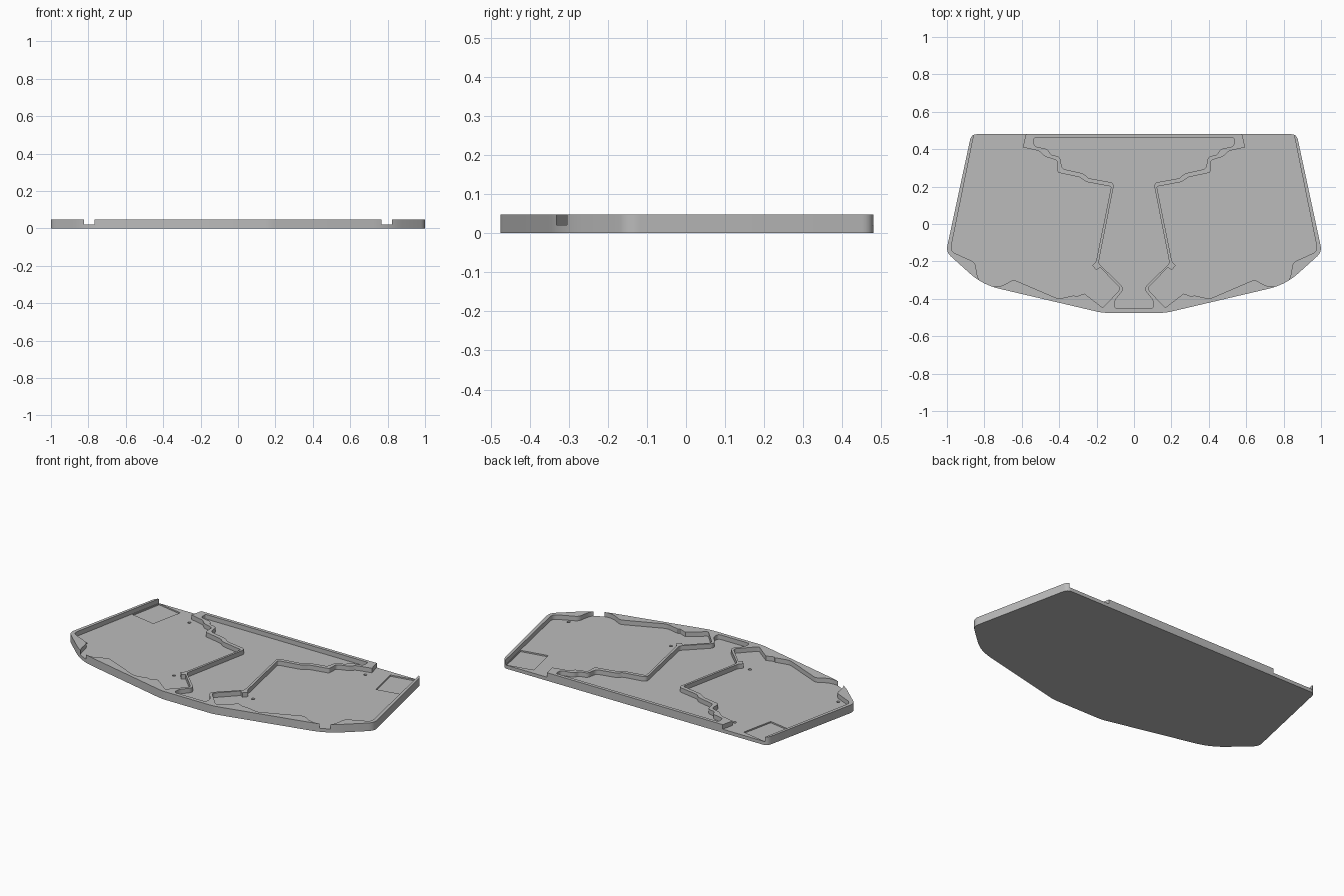
import bpy
import bmesh
from mathutils import Vector

if "Cube" in bpy.data.objects:
    bpy.data.objects.remove(bpy.data.objects["Cube"])

HEIGHT = 0.048
FLOOR = 0.021
RECESS = 0.013
ABOVE = 0.1

grey = bpy.data.materials.new("plain grey")
grey.use_nodes = True
colour = (0.5, 0.5, 0.5, 1)
grey.diffuse_color = colour
grey.node_tree.nodes["Principled BSDF"].inputs["Base Color"].default_value = colour


def rounded(points, steps=6):
    """Round each (x, y, radius) corner with a tangent curve."""
    result = []
    for i, point in enumerate(points):
        corner = Vector(point[:2])
        radius = point[2] if len(point) > 2 else 0
        if not radius:
            result.append(corner)
            continue
        before = Vector(points[i - 1][:2]) - corner
        after = Vector(points[(i + 1) % len(points)][:2]) - corner
        reach = min(radius, before.length * 0.48, after.length * 0.48)
        start = corner + before.normalized() * reach
        end = corner + after.normalized() * reach
        for s in range(steps + 1):
            t = s / steps
            result.append(start * (1 - t) ** 2 + corner * 2 * t * (1 - t) + end * t ** 2)
    return result


def mirrored(half):
    """Complete a half outline across x = 0."""
    return half + [(-p[0], *p[1:]) for p in reversed(half)]


def prism(name, points, bottom, top, side=1):
    """Extrude a flat outline into a solid."""
    bm = bmesh.new()
    verts = [bm.verts.new((p.x * side, p.y, bottom)) for p in rounded(points)]
    face = bm.faces.new(verts)
    extruded = bmesh.ops.extrude_face_region(bm, geom=[face])["geom"]
    moved = [v for v in extruded if isinstance(v, bmesh.types.BMVert)]
    bmesh.ops.translate(bm, verts=moved, vec=(0, 0, top - bottom))
    bmesh.ops.recalc_face_normals(bm, faces=bm.faces)
    mesh = bpy.data.meshes.new(name)
    bm.to_mesh(mesh)
    bm.free()
    mesh.materials.append(grey)
    obj = bpy.data.objects.new(name, mesh)
    bpy.context.collection.objects.link(obj)
    return obj


def cut(body, cutter):
    """Subtract a solid and discard it."""
    cutter.hide_render = True
    mod = body.modifiers.new("cut", "BOOLEAN")
    mod.operation = "DIFFERENCE"
    mod.solver = "EXACT"
    mod.object = cutter
    bpy.context.view_layer.objects.active = body
    bpy.ops.object.modifier_apply(modifier=mod.name)
    bpy.data.objects.remove(cutter)


# Outer tray outline
outline = mirrored([
    (-0.87, 0.48, 0.03), (-1.005, -0.15, 0.035),
    (-0.81, -0.325, 0.09), (-0.17, -0.475, 0.03),
])
tray = prism("tray", outline, 0, HEIGHT)

# Stepped centre pocket
centre = mirrored([
    (-0.535, 0.46, 0.01), (-0.535, 0.415, 0.02), (-0.46, 0.4, 0.015),
    (-0.445, 0.37, 0.01), (-0.395, 0.36, 0.02), (-0.385, 0.295, 0.02),
    (-0.27, 0.27, 0.015), (-0.245, 0.245, 0.01), (-0.105, 0.22, 0.025),
    (-0.19, -0.21, 0.015), (-0.05, -0.345, 0.03),
    (-0.105, -0.41, 0.02), (-0.105, -0.452, 0.02),
])
cut(tray, prism("centre_pocket", centre, FLOOR, ABOVE))

# Side pocket, open at the back
pocket = [
    (-0.578, 0.55), (-0.578, 0.48), (-0.594, 0.41), (-0.505, 0.39, 0.015),
    (-0.475, 0.36, 0.01), (-0.41, 0.34, 0.015), (-0.408, 0.275, 0.01),
    (-0.29, 0.25, 0.01), (-0.255, 0.225, 0.01), (-0.122, 0.2, 0.01),
    (-0.203, -0.2, 0.01), (-0.222, -0.222), (-0.202, -0.247),
    (-0.182, -0.232), (-0.07, -0.345, 0.02), (-0.167, -0.448, 0.01),
    (-0.265, -0.372), (-0.31, -0.388), (-0.32, -0.382), (-0.405, -0.4, 0.02),
    (-0.645, -0.297, 0.02), (-0.72, -0.34, 0.07), (-0.83, -0.32, 0.09),
    (-0.85, -0.205, 0.02), (-0.982, -0.145, 0.03), (-0.855, 0.48),
    (-0.855, 0.55),
]
# Shallow corner seat
seat = [(-0.892, 0.28), (-0.733, 0.25), (-0.692, 0.445), (-0.853, 0.477)]
# Small blind holes
holes = [(-0.58, 0.37), (-0.888, -0.165), (-0.26, -0.23)]

for side in (1, -1):
    cut(tray, prism("side_pocket", pocket, FLOOR, ABOVE, side))
    cut(tray, prism("corner_seat", seat, RECESS, FLOOR + 0.01, side))
    for x, y in holes:
        r = 0.009
        square = [(x + a * r, y + b * r, r) for a, b in ((1, 1), (-1, 1), (-1, -1), (1, -1))]
        cut(tray, prism("hole", square, RECESS, FLOOR + 0.01, side))

# Smooth rounded corners, sharp edges elsewhere
bpy.ops.object.select_all(action="DESELECT")
tray.select_set(True)
bpy.context.view_layer.objects.active = tray
bpy.ops.object.shade_smooth_by_angle()
